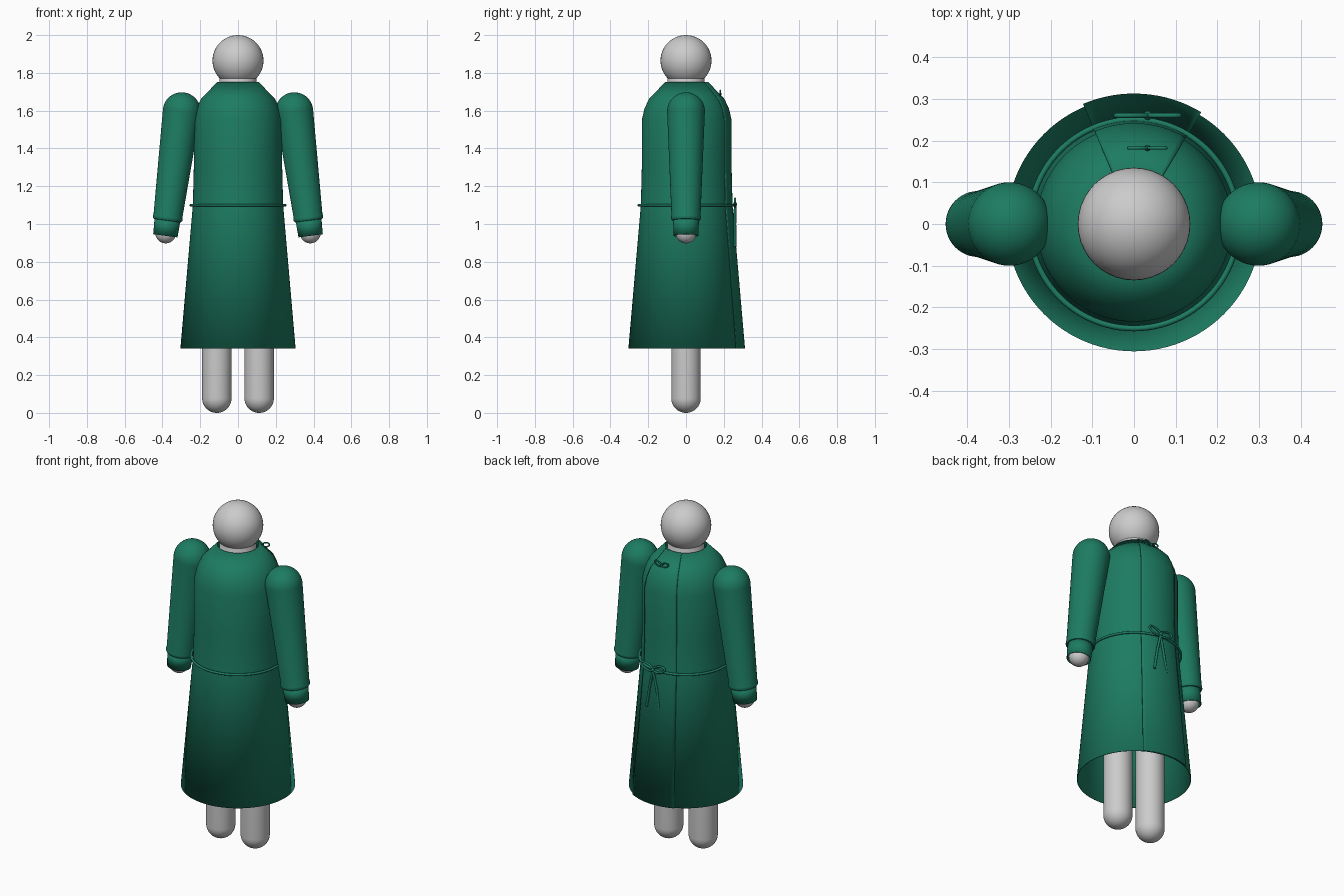
import bpy, bmesh
from math import sin, cos, pi, radians
from mathutils import Vector, Matrix

if "Cube" in bpy.data.objects:
    bpy.data.objects.remove(bpy.data.objects["Cube"])

green = bpy.data.materials.new("gown_green")
green.diffuse_color = (0.012, 0.2, 0.12, 1)
green.use_nodes = True
green.node_tree.nodes["Principled BSDF"].inputs["Base Color"].default_value = green.diffuse_color


def finish(ob, mat):
    if mat:
        ob.data.materials.append(mat)
    bpy.context.view_layer.objects.active = ob
    bpy.ops.object.select_all(action='DESELECT')
    ob.select_set(True)
    bpy.ops.object.shade_smooth_by_angle(angle=radians(40))


def lathe(name, profile, mat=None, start=(0, 0, 0), axis=(0, 0, 1),
          a0=0, a1=360, n=64, thick=0):
    """Revolve (radius, height) points about an axis from start."""
    full = a1 - a0 == 360
    place = Matrix.Translation(start) @ Vector(axis).to_track_quat('Z', 'Y').to_matrix().to_4x4()
    if tuple(axis) == (0, 0, 1):
        place = Matrix.Translation(start)
    bm = bmesh.new()
    cols = []
    for i in range(n if full else n + 1):
        a = radians(a0 + (a1 - a0) * i / n)
        cols.append([bm.verts.new(place @ Vector((r * cos(a), r * sin(a), h))) for r, h in profile])
    for i in range(n):
        c, d = cols[i], cols[(i + 1) % len(cols)]
        for j in range(len(profile) - 1):
            bm.faces.new((c[j], d[j], d[j + 1], c[j + 1]))
    bmesh.ops.remove_doubles(bm, verts=bm.verts, dist=1e-5)
    bmesh.ops.recalc_face_normals(bm, faces=bm.faces)
    me = bpy.data.meshes.new(name)
    bm.to_mesh(me)
    bm.free()
    ob = bpy.data.objects.new(name, me)
    bpy.context.collection.objects.link(ob)
    finish(ob, mat)
    if thick:
        mod = ob.modifiers.new("cloth", 'SOLIDIFY')
        mod.thickness = thick
        mod.offset = 0
    return ob


def dome(r, h, low=True, k=12):
    """Quarter-circle profile closing the low or high end of a capsule."""
    pts = [(r * sin(pi / 2 * i / k), h - r * cos(pi / 2 * i / k)) for i in range(k + 1)]
    return pts if low else [(x, 2 * h - z) for x, z in reversed(pts)]


def capsule(name, r, h0, h1, **kw):
    return lathe(name, dome(r, h0) + dome(r, h1, False), n=40, **kw)


def cord(name, pts, r, cyclic=False):
    cu = bpy.data.curves.new(name, 'CURVE')
    cu.dimensions = '3D'
    cu.bevel_depth = r
    cu.bevel_resolution = 3
    cu.use_fill_caps = True
    sp = cu.splines.new('POLY')
    sp.points.add(len(pts) - 1)
    for p, q in zip(sp.points, pts):
        p.co = (*q, 1)
    sp.use_cyclic_u = cyclic
    cu.materials.append(green)
    ob = bpy.data.objects.new(name, cu)
    bpy.context.collection.objects.link(ob)


def bow(name, x, y, z, length, height, r):
    for s, side in ((-1, "left"), (1, "right")):
        cord(f"{name}_loop_{side}",
             [(x + s * length / 2 * (1 - cos(t)), y, z + height / 2 * (sin(t) + 0.5 * (1 - cos(t))))
              for t in (2 * pi * i / 28 for i in range(28))], r, True)
    bpy.ops.mesh.primitive_uv_sphere_add(segments=20, ring_count=12, radius=r * 1.8, location=(x, y, z))
    ob = bpy.context.object
    ob.name = name + "_knot"
    finish(ob, green)


# Mannequin body
capsule("head", 0.135, 1.865, 1.865)
lathe("torso", [(0, 0.8), (0.13, 0.82), (0.19, 0.95), (0.19, 1.5), (0.165, 1.64),
                (0.1, 1.715), (0.095, 1.8), (0, 1.8)])

# Gown shell and overlapping back panel
outline = [(0.303, 0.34), (0.237, 1.1), (0.232, 1.3), (0.232, 1.55), (0.218, 1.61), (0.195, 1.66), (0.109, 1.75)]
lathe("gown", outline, green, n=96, thick=0.004)
lathe("back_overlap", [(r + 0.007, h) for r, h in outline], green, a0=59, a1=113, n=16, thick=0.005)

# Limbs, sleeves, cuffs and hands
for s, side in ((-1, "left"), (1, "right")):
    capsule(f"{side}_leg", 0.078, 0.078, 0.85, start=(s * 0.112, 0, 0))
    pos = dict(start=(s * 0.298, 0, 1.597), axis=(s * 0.13, 0, -0.99))
    capsule(f"{side}_arm_and_hand", 0.055, 0, 0.65, **pos)
    lathe(f"{side}_sleeve", dome(0.1, 0) + [(0.077, 0.555), (0.079, 0.565), (0.079, 0.575), (0.074, 0.583), (0.062, 0.585)],
          green, n=48, **pos)
    lathe(f"{side}_cuff", [(0.067, 0.57), (0.063, 0.665)], green, n=48, thick=0.004, **pos)

# Waist tie, neck tie and hanging tails
cord("waist_tie", [(0.25 * cos(2 * pi * i / 96), 0.25 * sin(2 * pi * i / 96), 1.1) for i in range(96)], 0.007, True)
bow("waist_bow", 0.033, 0.26, 1.105, 0.076, 0.036, 0.006)
bow("neck_bow", 0.032, 0.182, 1.688, 0.045, 0.024, 0.004)
for s, side in ((-1, "left"), (1, "right")):
    cord(f"tie_tail_{side}", [(0.033, 0.26, 1.1), (0.033 + s * 0.022, 0.259, 1.0),
                              (0.033 + s * 0.042, 0.26, 0.88)], 0.007)
